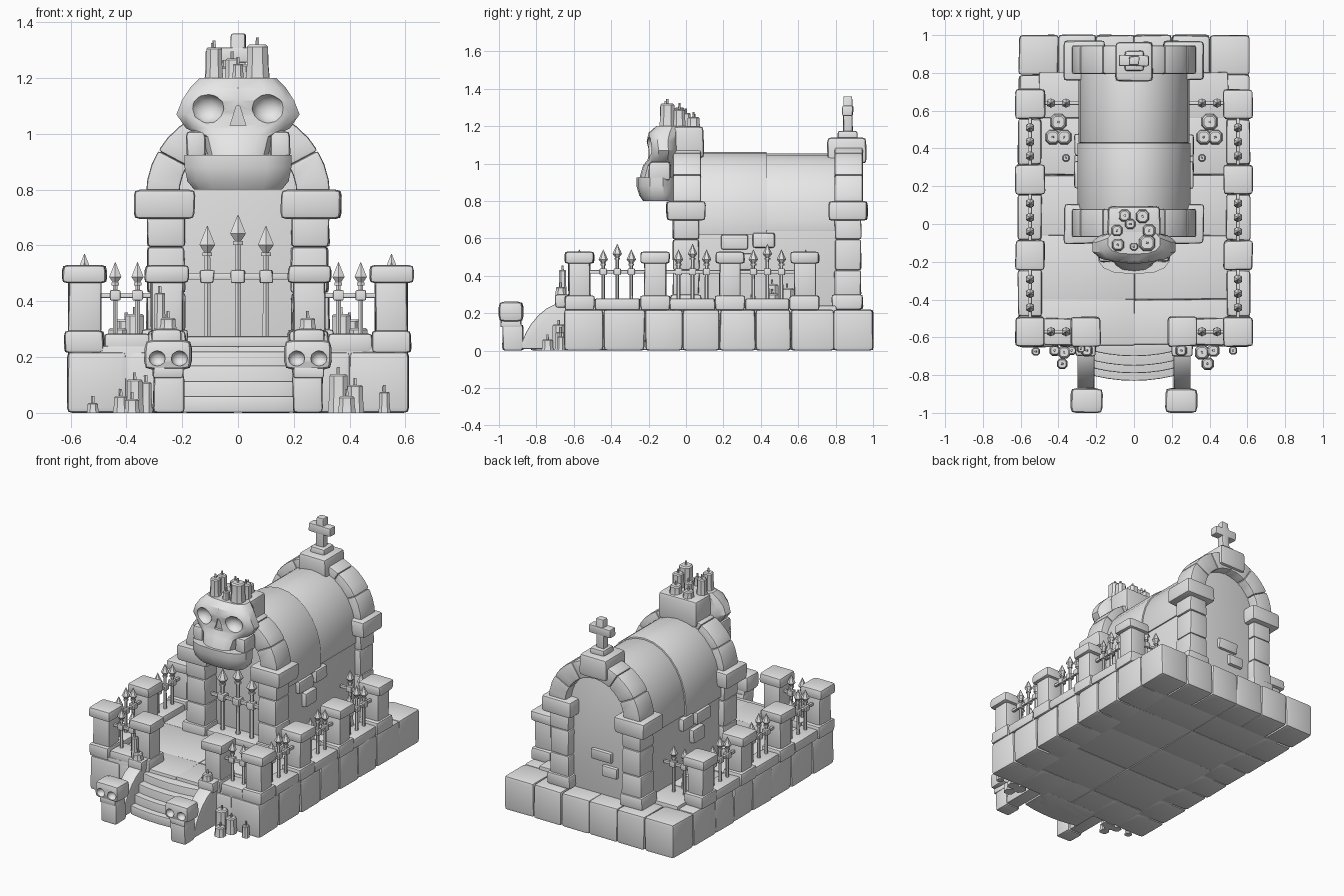
import bpy, bmesh, math, random
from mathutils import Vector, Matrix

random.seed(4)
if "Cube" in bpy.data.objects:
    bpy.data.objects.remove(bpy.data.objects["Cube"])

stone = bpy.data.materials.new("pale_stone")
stone.use_nodes = True
stone.diffuse_color = (0.8, 0.8, 0.8, 1)
stone.node_tree.nodes["Principled BSDF"].inputs["Base Color"].default_value = (0.8, 0.8, 0.8, 1)
parts = []


def finish(name, bm, bevel=0.0, segments=2):
    bmesh.ops.recalc_face_normals(bm, faces=bm.faces)
    if bevel:
        edges = [e for e in bm.edges if e.calc_face_angle(0) > 0.6]
        bmesh.ops.bevel(bm, geom=edges, offset=bevel, segments=segments, profile=0.6, affect='EDGES', clamp_overlap=True)
    mesh = bpy.data.meshes.new(name)
    bm.to_mesh(mesh)
    bm.free()
    mesh.materials.append(stone)
    obj = bpy.data.objects.new(name, mesh)
    bpy.context.collection.objects.link(obj)
    parts.append(obj)
    return obj


def block(name, xs, ys, zs, bevel=0.016, jitter=0.004):
    """Hand-cut stone spanning the three ranges."""
    xs, ys, zs = sorted(xs), sorted(ys), sorted(zs)
    bm = bmesh.new()
    bmesh.ops.create_cube(bm, size=1)
    for v in bm.verts:
        v.co = Vector([r[0] if c < 0 else r[1] for r, c in zip((xs, ys, zs), v.co)])
        v.co.x += random.uniform(-jitter, jitter)
        v.co.y += random.uniform(-jitter, jitter)
    smallest = min(r[1] - r[0] for r in (xs, ys, zs))
    return finish(name, bm, min(bevel, smallest * 0.3))


def prism(name, points, axis, low, high, bevel=0.01):
    """Extrude an outline along one axis."""
    place = {'x': lambda a, b, d: (d, a, b), 'y': lambda a, b, d: (a, d, b), 'z': lambda a, b, d: (a, b, d)}[axis]
    bm = bmesh.new()
    face = bm.faces.new([bm.verts.new(place(a, b, low)) for a, b in points])
    new = bmesh.ops.extrude_face_region(bm, geom=[face])["geom"]
    shift = Vector(place(0, 0, high - low))
    bmesh.ops.translate(bm, verts=[g for g in new if isinstance(g, bmesh.types.BMVert)], vec=shift)
    return finish(name, bm, bevel)


def loft(name, rings, sides=8, power=1.0):
    """Stack of rounded rings given as (x, y, z, radius x, radius y)."""
    bm = bmesh.new()
    loops = []
    for x, y, z, rx, ry in rings:
        loop = []
        for i in range(sides):
            t = math.tau * (i + 0.5) / sides
            c, s = math.cos(t), math.sin(t)
            loop.append(bm.verts.new((x + rx * math.copysign(abs(c) ** power, c),
                                      y + ry * math.copysign(abs(s) ** power, s), z)))
        loops.append(loop)
    for a, b in zip(loops, loops[1:]):
        for i in range(sides):
            j = (i + 1) % sides
            bm.faces.new((a[i], a[j], b[j], b[i]))
    bm.faces.new(loops[0])
    bm.faces.new(loops[-1])
    return finish(name, bm)


def candle(x, y, z, r, h):
    loft("candle", [(x, y, z, r * 1.15, r * 1.15), (x, y, z + h * 0.5, r, r),
                    (x, y, z + h - r * 0.2, r, r), (x, y, z + h, r * 0.8, r * 0.8)], 8, 0.8)
    loft("candle_wick", [(x, y, z + h, 0.007, 0.007), (x, y, z + h + 0.025, 0.006, 0.006)], 5)


def spear(name, x, y, low, high, r):
    tip = high - 7 * r
    profile = [(low, 1), (tip - r, 0.9), (tip - r, 1.5), (tip, 1.5), (tip, 0.9), (tip + 2 * r, 2.4), (high, 0.1)]
    loft(name, [(x, y, z, r * k, r * k) for z, k in profile], 6)


def carve(target, cutters):
    """Hollow the target with the cutters, then drop them."""
    for c in cutters:
        c.hide_render = True
        mod = target.modifiers.new("carve", 'BOOLEAN')
        mod.operation, mod.solver, mod.object = 'DIFFERENCE', 'EXACT', c
    bpy.context.view_layer.update()
    mesh = bpy.data.meshes.new_from_object(target.evaluated_get(bpy.context.evaluated_depsgraph_get()))
    target.modifiers.clear()
    target.data = mesh
    for c in cutters:
        parts.remove(c)
        bpy.data.objects.remove(c)


def hollow(x, y, z, rx, ry, rz):
    bm = bmesh.new()
    bmesh.ops.create_icosphere(bm, subdivisions=2, radius=1)
    bmesh.ops.transform(bm, matrix=Matrix.LocRotScale((x, y, z), None, (rx, ry, rz)), verts=bm.verts)
    return finish("socket_cutter", bm)


def arch_point(half, spring, rise, t):
    return half * math.cos(t), spring + rise * math.sin(t)


# Plinth: side, back and front blocks round a tiled floor
cuts = [-0.65, -0.44, -0.22, -0.02, 0.18, 0.37, 0.56, 0.79, 1.0]
for s in (-1, 1):
    for a, b in zip(cuts, cuts[1:]):
        block("plinth_side_block", (s * 0.4, s * 0.61), (a, b), (0, 0.22), 0.02)
    for a, b in ((0, 0.2), (0.2, 0.4)):
        block("plinth_back_block", (s * a, s * b), (0.79, 1), (0, 0.22), 0.02)
    block("plinth_front_block", (s * 0.18, s * 0.4), (-0.65, -0.4), (0, 0.22), 0.02)
    for a, b in ((-0.64, -0.4), (-0.4, -0.06), (-0.06, 0.26), (0.26, 0.56), (0.56, 0.8)):
        block("floor_tile", (0, s * 0.5), (a, b), (0.004, 0.24), 0.008)

# Bowed stairs between curved ramps
for front, top in ((0.83, 0.06), (0.79, 0.115), (0.75, 0.17), (0.7, 0.22)):
    bow = [(-0.21 + 0.07 * i, -front + 0.025 * ((i - 3) / 3) ** 2) for i in range(7)]
    prism("stair_step", [(-0.21, -0.6)] + bow + [(0.21, -0.6)], 'z', 0.002, top, 0.008)
for s in (-1, 1):
    curve = [(-0.64 - 0.24 * math.sin(t), 0.03 + 0.23 * math.cos(t) ** 1.5) for t in (i * math.pi / 14 for i in range(7))]
    prism("stair_ramp", curve + [(-0.88, 0.01), (-0.62, 0.01)], 'x', s * 0.21, s * 0.3, 0.008)
    block("ramp_top_stone", (s * 0.2, s * 0.31), (-0.7, -0.62), (0.23, 0.3))
    block("ramp_end_post", (s * 0.195, s * 0.305), (-0.98, -0.87), (0, 0.14))
    skull = block("small_skull", (s * 0.165, s * 0.335), (-1, -0.87), (0.155, 0.262), 0.03)
    carve(skull, [hollow(s * 0.25 + e * 0.04, -1, 0.195, 0.03, 0.03, 0.028) for e in (-1, 1)])
    block("small_skull_teeth", (s * 0.195, s * 0.305), (-0.99, -0.88), (0.125, 0.165), 0.01)
    candle(s * 0.25, -0.67, 0.3, 0.028, 0.04)
candle(-0.28, -0.66, 0.3, 0.02, 0.13)

# Fence: coping stones, capped pillars and barred spears
def pillar(x, y):
    block("fence_coping_end", (x - 0.07, x + 0.07), (y - 0.08, y + 0.08), (0.215, 0.295))
    block("fence_pillar", (x - 0.058, x + 0.058), (y - 0.058, y + 0.058), (0.28, 0.48))
    block("fence_pillar_cap", (x - 0.078, x + 0.078), (y - 0.078, y + 0.078), (0.465, 0.53), 0.022)


def railing(x, y, along_y, offsets, reach):
    for o in offsets:
        px, py = (x, y + o) if along_y else (x + o, y)
        spear("fence_spear", px, py, 0.24, 0.57 if o == 0 else 0.54, 0.0105)
        block("fence_bar_knot", (px - 0.019, px + 0.019), (py - 0.019, py + 0.019), (0.403, 0.44), 0.006, 0)
    rx, ry = (0.009, reach) if along_y else (reach, 0.009)
    block("fence_bar", (x - rx, x + rx), (y - ry, y + ry), (0.412, 0.43), 0.004, 0)


rows = [-0.57, -0.165, 0.235, 0.635]
for s in (-1, 1):
    for y in rows:
        pillar(s * 0.55, y)
    pillar(s * 0.255, -0.57)
    for a, b in zip(rows, rows[1:]):
        block("fence_coping", (s * 0.49, s * 0.615), (a + 0.08, b - 0.08), (0.215, 0.28))
        railing(s * 0.55, (a + b) / 2, True, (-0.075, 0, 0.075), 0.15)
    block("front_coping", (s * 0.32, s * 0.48), (-0.64, -0.5), (0.215, 0.285))
    railing(s * 0.4, -0.57, False, (-0.04, 0.04), 0.1)
    railing(s * 0.4, 0.64, False, (-0.04, 0.04), 0.11)

# Vault: solid walls and two overlapping roof sheets
steps = [i * math.pi / 14 for i in range(15)]
def vault(name, half, rise, base, y0, y1):
    outline = [arch_point(half, 0.7, rise, t) for t in steps]
    prism(name, outline + [(-half, base), (half, base)], 'y', y0, y1, 0.004)


vault("vault_walls", 0.285, 0.34, 0.22, 0.05, 0.88)
vault("roof_sheet_front", 0.3, 0.362, 0.62, 0.06, 0.43)
vault("roof_sheet_back", 0.293, 0.354, 0.64, 0.43, 0.86)
for s in (-1, 1):
    for ys, zs in (((0.19, 0.33), (0.54, 0.62)), ((0.36, 0.475), (0.55, 0.63)), ((0.25, 0.37), (0.43, 0.52))):
        block("wall_stone", (s * 0.27, s * 0.315), ys, zs)
block("back_wall_stone", (-0.09, 0.06), (0.86, 0.9), (0.44, 0.51))
block("back_wall_stone", (-0.13, -0.02), (0.86, 0.9), (0.35, 0.42))

# Front and back frames: columns, capitals and wedge-stone arches
for label, y in (("front", 0.0), ("back", 0.865)):
    for s in (-1, 1):
        block(label + "_column_base", (s * 0.18, s * 0.345), (y - 0.085, y + 0.08), (0.22, 0.3))
        for a, b in ((0.29, 0.43), (0.43, 0.595), (0.595, 0.71)):
            inset = random.uniform(0, 0.008)
            block(label + "_column_stone", (s * 0.19, s * (0.33 - inset)), (y - 0.07, y + 0.07), (a, b), 0.014)
        block(label + "_column_capital", (s * 0.155, s * 0.37), (y - 0.105, y + 0.105), (0.695, 0.8), 0.022)
        for k in range(3):
            ts = [math.pi / 6 * (k + i / 3) for i in range(4)]
            outer = [arch_point(0.33, 0.78, 0.32, t) for t in ts]
            inner = [arch_point(0.21, 0.78, 0.21, t) for t in reversed(ts)]
            prism(label + "_arch_stone", [(s * a, b) for a, b in outer + inner], 'y', y - 0.07, y + 0.08, 0.012)
block("front_keystone", (-0.14, 0.14), (-0.07, 0.095), (1.03, 1.2), 0.025)
block("back_keystone", (-0.1, 0.1), (0.755, 0.965), (1.0, 1.14), 0.025)
block("cross_foot", (-0.05, 0.05), (0.81, 0.915), (1.12, 1.175))
block("cross_upright", (-0.027, 0.027), (0.84, 0.89), (1.16, 1.36), 0.01)
block("cross_arms", (-0.08, 0.08), (0.837, 0.893), (1.255, 1.31), 0.01)

# Gate
block("door_sill", (-0.19, 0.19), (-0.06, 0.07), (0.23, 0.275), 0.01)
for x, top in ((-0.11, 0.67), (0, 0.71), (0.1, 0.67)):
    spear("gate_spear", x, 0.0, 0.25, top, 0.0135)
    block("gate_bar_knot", (x - 0.024, x + 0.024), (-0.024, 0.024), (0.465, 0.512), 0.007)
block("gate_bar", (-0.2, 0.2), (-0.01, 0.01), (0.478, 0.5), 0.004)

# Great skull over the door
def head(name, table, sides=14):
    return loft(name, [(0, (f + b) / 2, z, w, (b - f) / 2) for z, w, f, b in table], sides, 0.75)


skull = head("skull_cranium", [(0.92, 0.11, -0.25, -0.06), (0.99, 0.13, -0.23, -0.05), (1.02, 0.19, -0.205, -0.04),
                               (1.07, 0.225, -0.2, -0.04), (1.12, 0.205, -0.21, -0.04), (1.165, 0.175, -0.2, -0.03),
                               (1.2, 0.14, -0.16, -0.03)])
nose = loft("nose_cutter", [(0, -0.215, 1.03, 0.04, 0.04), (0, -0.215, 1.1, 0.008, 0.03)], 4)
carve(skull, [hollow(s * 0.11, -0.21, 1.09, 0.062, 0.055, 0.055) for s in (-1, 1)] + [nose])
head("skull_jaw", [(0.8, 0.16, -0.23, -0.06), (0.83, 0.185, -0.25, -0.05), (0.88, 0.195, -0.265, -0.05),
                   (0.925, 0.195, -0.265, -0.05)])
for s in (-1, 1):
    block("skull_jaw_hinge", (s * 0.115, s * 0.185), (-0.2, -0.08), (0.91, 1.01), 0.02)

# Candle clusters on the skull, the ground and the floor
for x, y, r, h in ((-0.085, -0.11, 0.03, 0.12), (0.07, -0.1, 0.04, 0.13), (0, -0.12, 0.02, 0.06),
                   (-0.09, -0.035, 0.028, 0.11), (0.08, -0.035, 0.032, 0.1), (-0.02, 0, 0.026, 0.08),
                   (-0.05, 0.045, 0.03, 0.05), (0.045, 0.04, 0.034, 0.06)):
    candle(x, y, 1.19, r, h)
for x, y, r, h in ((-0.37, -0.68, 0.03, 0.12), (-0.33, -0.67, 0.022, 0.11), (-0.42, -0.67, 0.026, 0.06),
                   (-0.38, -0.74, 0.026, 0.05), (-0.52, -0.675, 0.02, 0.035), (0.36, -0.68, 0.035, 0.14),
                   (0.42, -0.67, 0.03, 0.1), (0.39, -0.74, 0.03, 0.06), (0.525, -0.67, 0.02, 0.075)):
    candle(x, y, 0, r, h)
for s in (-1, 1):
    for x, y, r, h in ((0.4, 0.54, 0.04, 0.1), (0.43, 0.46, 0.036, 0.07), (0.37, 0.46, 0.036, 0.12), (0.36, 0.35, 0.018, 0.04)):
        candle(s * x, y, 0.235, r, h)

# Soft shading with crisp edges
bpy.ops.object.select_all(action='DESELECT')
for obj in parts:
    obj.select_set(True)
bpy.context.view_layer.objects.active = parts[0]
bpy.ops.object.shade_smooth_by_angle(angle=math.radians(35))
